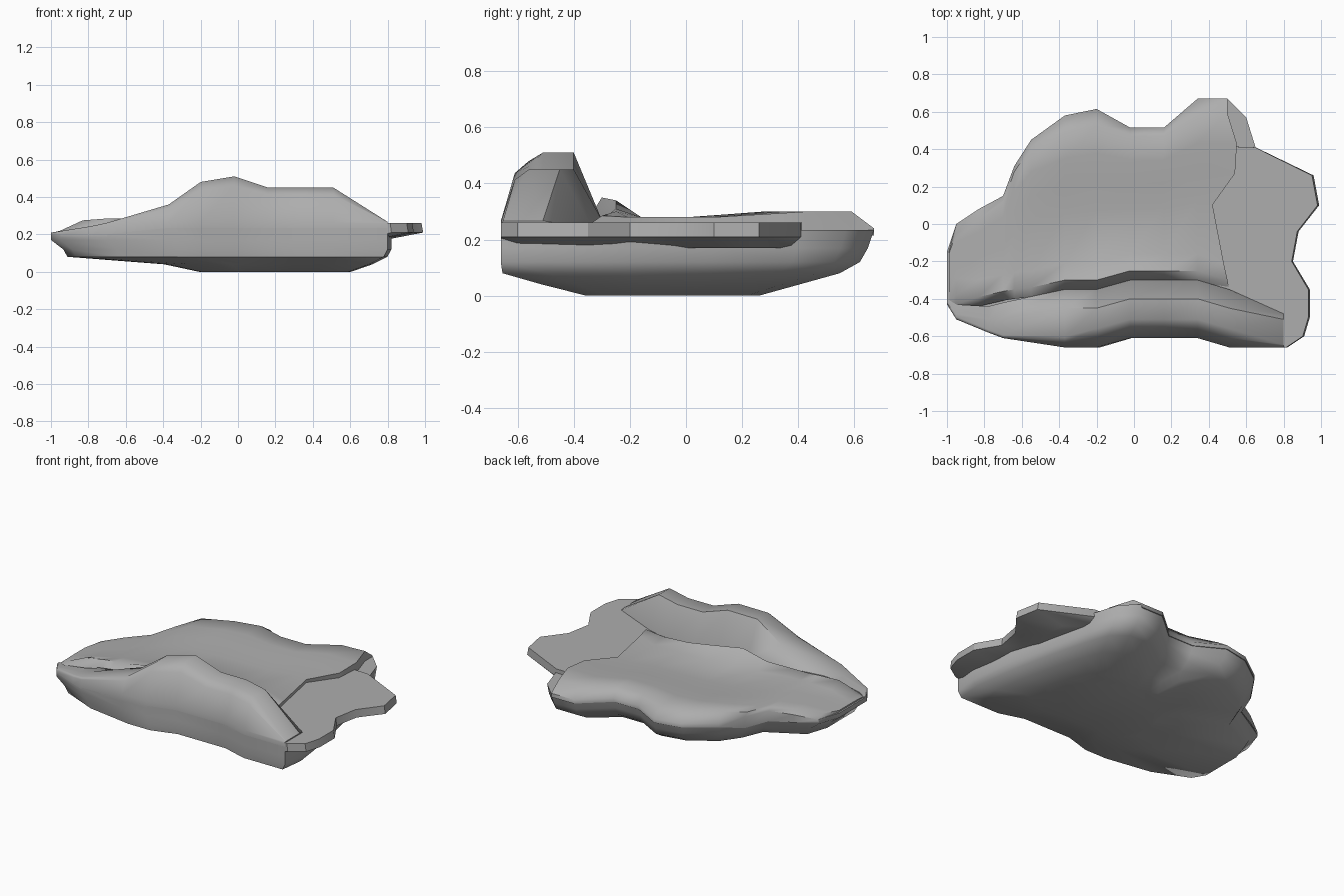
import bpy
import bmesh
from math import radians

cube = bpy.data.objects.get("Cube")
if cube:
    bpy.data.objects.remove(cube, do_unlink=True)

stone = bpy.data.materials.new("grey_stone")
stone.use_nodes = True
GREY = (0.42, 0.42, 0.42, 1)
stone.diffuse_color = GREY
bsdf = next(n for n in stone.node_tree.nodes if n.type == 'BSDF_PRINCIPLED')
bsdf.inputs["Base Color"].default_value = GREY
bsdf.inputs["Roughness"].default_value = 0.9


def loft(name, sections, angle=48):
    """Skin a row of closed sections, cap both ends and shade by angle."""
    bm = bmesh.new()
    loops = [[bm.verts.new(p) for p in s] for s in sections]
    for a, b in zip(loops, loops[1:]):
        n = len(a)
        for i in range(n):
            j = (i + 1) % n
            bm.faces.new((a[i], a[j], b[j], b[i]))
    caps = [bm.faces.new(loops[0]), bm.faces.new(loops[-1])]
    bmesh.ops.triangulate(bm, faces=caps)
    bmesh.ops.recalc_face_normals(bm, faces=bm.faces)
    mesh = bpy.data.meshes.new(name)
    bm.to_mesh(mesh)
    bm.free()
    mesh.materials.append(stone)
    ob = bpy.data.objects.new(name, mesh)
    bpy.context.collection.objects.link(ob)
    bpy.ops.object.select_all(action='DESELECT')
    ob.select_set(True)
    bpy.context.view_layer.objects.active = ob
    bpy.ops.object.shade_smooth_by_angle(angle=radians(angle))
    return ob


# Lower rock body: one outline, shrunk towards a flat base
outline = [(-1, -.15), (-.95, 0), (-.70, .15), (-.64, .31), (-.55, .45),
           (-.37, .58), (-.2, .615), (-.02, .515), (.16, .515), (.34, .67),
           (.5, .67), (.6, .57), (.65, .41), (.72, .1), (.78, -.2),
           (.82, -.5), (.8, -.66), (.51, -.66), (.34, -.61), (-.02, -.61),
           (-.2, -.66), (-.37, -.66), (-.7, -.61), (-.95, -.51), (-1, -.43)]


def body_ring(z, left, right, front, back):
    ring = []
    for x, y in outline:
        dx, dy = x - .1, y + .05
        height = min(z, .2) if x < -.6 else z
        ring.append((.1 + dx * (left if dx < 0 else right),
                     -.05 + dy * (front if dy < 0 else back), height))
    return ring


loft("lower_rock", [body_ring(*level) for level in (
    (0, .28, .7, .5, .43),
    (.04, .45, .86, .76, .63),
    (.08, .92, .97, .99, .83),
    (.12, .94, 1, 1, .93),
    (.17, 1, 1, 1, .97),
    (.235, 1, 1, 1, 1))], angle=60)

# Front ridge: x, front y, crest height, crest back y, foot y
ridge = [(-1, -.43, .21, -.42, -.40),
         (-.95, -.51, .217, -.48, -.43),
         (-.78, -.58, .245, -.51, -.44),
         (-.7, -.61, .262, -.5, -.42),
         (-.37, -.66, .36, -.45, -.35),
         (-.2, -.66, .48, -.45, -.35),
         (-.02, -.61, .51, -.40, -.30),
         (.16, -.61, .45, -.40, -.30),
         (.34, -.61, .45, -.40, -.30),
         (.51, -.66, .45, -.45, -.35),
         (.8, -.66, .267, -.51, -.48)]


def ridge_section(x, front, top, crest, foot):
    low = min(.265, top - .01)
    base = .19 if x < -.6 else .22
    rise = top - low
    step = min(.05, rise * .25 + .005)
    return [(x, front, base), (x, front, low),
            (x, front + step, low + rise * .8),
            (x, front + step * 2, top), (x, crest, top),
            (x, foot, min(.27, top - .005)), (x, foot, base)]


loft("front_ridge", [ridge_section(*r) for r in ridge])

# Upper floor: x, foot y, trench z, lip z, floor z, inner back y, outer back y
floor = [(-.99, -.42, .20, .208, .21, -.16, -.14),
         (-.95, -.43, .205, .22, .22, -.05, 0),
         (-.83, -.44, .21, .275, .25, .02, .08),
         (-.7, -.41, .23, .285, .268, .11, .15),
         (-.64, -.40, .25, .285, .275, .28, .31),
         (-.55, -.39, .26, .29, .28, .41, .45),
         (-.37, -.35, .27, .31, .28, .49, .58),
         (-.2, -.35, .27, .35, .28, .525, .615),
         (-.02, -.30, .27, .34, .28, .47, .515),
         (.16, -.30, .27, .31, .28, .47, .515),
         (.34, -.30, .27, .30, .28, .58, .67),
         (.5, -.35, .25, .285, .28, .59, .67)]


def floor_section(x, foot, trench, lip, z, inner, outer):
    start = foot + .14
    span = inner - start
    edge = z + (.02 if x > -.6 else 0)
    rows = [(foot, trench), (foot + .05, lip), (start, z),
            (start + span * .39, z), (start + span * .6, (z + edge) / 2),
            (start + span * .8, edge), (inner, edge),
            (outer, .24 if x > -.6 else z - .02)]
    base = .215 if x > -.6 else .18
    # The last section bends to form the broken step beside the ledge
    bend = (.01, .0, -.02, -.08, .04, .05, 0, 0) if x == .5 else (0,) * 8
    pts = [(x + b, y, h) for b, (y, h) in zip(bend, rows)]
    return pts + [(px, py, base) for px, py, h in reversed(pts)]


loft("upper_floor", [floor_section(*f) for f in floor])

# Side ledge: flat slab overhanging the body, undercut below
ledge = [(.35, .42), (.65, .41), (.96, .26), (.99, .1), (.88, -.04),
         (.85, -.2), (.94, -.35), (.94, -.5), (.91, -.6), (.82, -.66),
         (.55, -.63), (.4, -.35)]
loft("side_ledge", [[(.4 + (x - .4) * s, y, z) for x, y in ledge]
                    for z, s in ((.17, .65), (.21, 1), (.26, .985))], angle=30)
